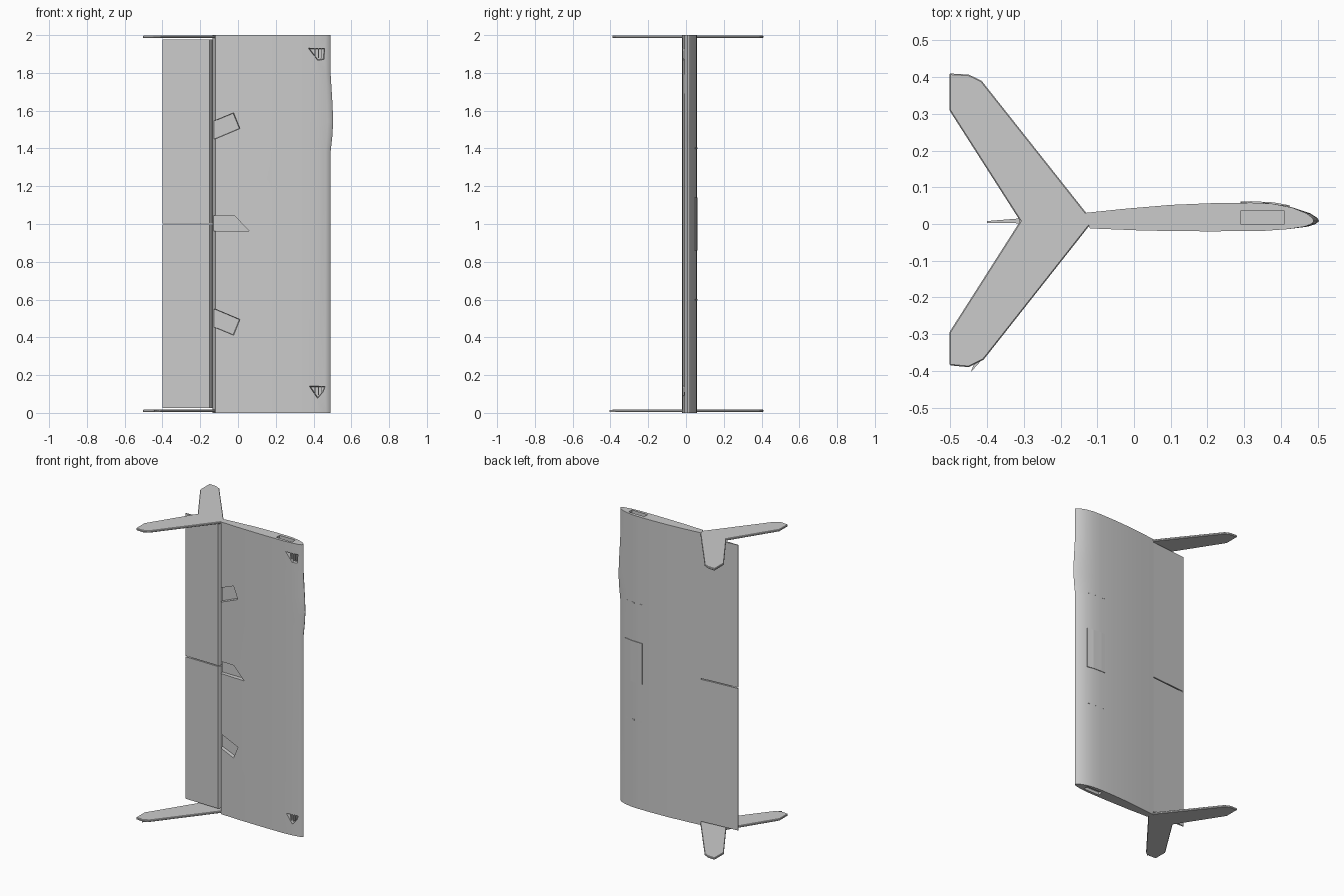
import bpy, bmesh
from mathutils import Vector

if "Cube" in bpy.data.objects:
    bpy.data.objects.remove(bpy.data.objects["Cube"])


def new_object(name, bm):
    bmesh.ops.recalc_face_normals(bm, faces=bm.faces)
    mesh = bpy.data.meshes.new(name)
    bm.to_mesh(mesh)
    bm.free()
    obj = bpy.data.objects.new(name, mesh)
    bpy.context.collection.objects.link(obj)
    return obj


def loft(name, sections):
    """Closed solid through matching loops of 3D points."""
    bm = bmesh.new()
    rings = [[bm.verts.new(p) for p in s] for s in sections]
    n = len(rings[0])
    for a, b in zip(rings, rings[1:]):
        for i in range(n):
            j = (i + 1) % n
            bm.faces.new((a[i], a[j], b[j], b[i]))
    bm.faces.new(rings[0])
    bm.faces.new(rings[-1])
    return new_object(name, bm)


def prism_z(name, outline, z0, z1):
    return loft(name, [[(x, y, z) for x, y in outline] for z in (z0, z1)])


def prism_y(name, outline, y0, y1, taper=1.0):
    """Outline in x-z; the y1 end shrinks about its centre by taper."""
    cx = sum(p[0] for p in outline) / len(outline)
    cz = sum(p[1] for p in outline) / len(outline)
    far = [(cx + (x - cx) * taper, y1, cz + (z - cz) * taper) for x, z in outline]
    return loft(name, [[(x, y0, z) for x, z in outline], far])


def cut(target, cutter):
    mod = target.modifiers.new("cut", 'BOOLEAN')
    mod.object = cutter
    mod.operation = 'DIFFERENCE'
    mod.solver = 'EXACT'
    bpy.context.view_layer.objects.active = target
    bpy.ops.object.modifier_apply(modifier=mod.name)
    bpy.data.objects.remove(cutter)


def smooth(obj):
    bpy.ops.object.select_all(action='DESELECT')
    obj.select_set(True)
    bpy.context.view_layer.objects.active = obj
    bpy.ops.object.shade_smooth_by_angle(angle=0.5)


def mirror_z(outline):
    return [(x, 2 - z) for x, z in outline]


# Wing: an airfoil lofted along z, with a slight bulge of the leading edge
airfoil = [(-0.135, 0.03), (-0.03, 0.041), (0.1, 0.052), (0.22, 0.057), (0.32, 0.058),
           (0.38, 0.055), (0.43, 0.045), (0.47, 0.029), (0.486, 0.017), (0.49, 0.008),
           (0.483, 0), (0.465, -0.007), (0.42, -0.014), (0.35, -0.019), (0.2, -0.02),
           (0.03, -0.018), (-0.12, -0.012)]
spans = [(0, 0), (1.38, 0), (1.46, 0.009), (1.54, 0.014), (1.64, 0.01), (1.8, 0), (2, 0)]
wing = loft("wing", [[(x + bulge * max(0, (x - 0.42) / 0.07), y, z) for x, y in airfoil]
                     for z, bulge in spans])

# Recesses in the underside: centre trench, two angled vents
trench = [(-0.16, 1.045), (-0.02, 1.045), (0.06, 0.962), (-0.16, 0.962)]
cut(wing, prism_y("trench_cutter", trench, -0.05, 0.012))
vent = [(-0.15, 1.545), (-0.115, 1.553), (-0.02, 1.592), (0.015, 1.505), (-0.115, 1.45), (-0.15, 1.44)]
for outline in (vent, mirror_z(vent)):
    cut(wing, prism_y("vent_cutter", outline, -0.05, 0.01, 0.92))

# Triangular air inlets near both ends
inlet = [(0.365, 1.935), (0.465, 1.935), (0.46, 1.865), (0.42, 1.862)]
inlet_low = [(0.37, 0.145), (0.468, 0.145), (0.455, 0.11), (0.42, 0.07)]
for outline in (inlet, inlet_low):
    cut(wing, prism_y("inlet_cutter", outline, -0.05, 0.015, 0.75))

# Rectangular pockets in the wing ends
pocket = [(0.29, 0.0), (0.41, 0.0), (0.41, 0.035), (0.29, 0.035)]
for z0, z1 in ((-0.05, 0.02), (1.98, 2.05)):
    cut(wing, prism_z("pocket_cutter", pocket, z0, z1))
smooth(wing)

# Small ribs inside the inlets
for z0, z1 in ((0.085, 0.143), (1.868, 1.933)):
    for k in range(3):
        x = 0.405 + 0.018 * k
        prism_z("inlet_rib", [(x, -0.008), (x + 0.005, -0.008), (x + 0.005, 0.018), (x, 0.018)],
                z0 + 0.01, z1)

# Elevons: two thin wedges split at the middle
wedge = [(-0.134, 0.0295), (-0.4, 0.008), (-0.4, 0.003), (-0.152, 0.0), (-0.143, 0.012)]
for z0, z1 in ((0.025, 0.997), (1.003, 1.978)):
    prism_z("elevon", wedge, z0, z1)

# Swept V fins on both ends
fin = [(-0.13, 0.03), (-0.415, 0.39), (-0.45, 0.407), (-0.503, 0.41), (-0.503, 0.31),
       (-0.31, 0.008), (-0.503, -0.295), (-0.503, -0.385), (-0.45, -0.39),
       (-0.41, -0.37), (-0.118, 0.0)]
for name, z0, z1 in (("lower_fin", 0.004, 0.018), ("upper_fin", 1.984, 1.998)):
    # edges thin out slightly towards the inboard face
    bm_obj = prism_z(name, fin, z0, z1)
    mod = bm_obj.modifiers.new("edge", 'BEVEL')
    mod.width = 0.003
    mod.segments = 1
# Little skid at the lower fin tip
prism_z("fin_skid", [(-0.41, -0.365), (-0.445, -0.404), (-0.435, -0.38)], 0.006, 0.014)

# Raised hatch on the upper surface, following the airfoil
top = [(0.29, 0.0577), (0.32, 0.058), (0.38, 0.055), (0.425, 0.0465)]
hatch = [(x, y + 0.004) for x, y in top] + [(x, y - 0.006) for x, y in reversed(top)]
prism_z("hatch", hatch, 0.86, 1.14)

# Latch studs beside the hatch
for z in (0.6, 1.4):
    for x, y in ((0.3, 0.058), (0.36, 0.0562), (0.41, 0.0495)):
        prism_z("latch", [(x - 0.008, y - 0.004), (x + 0.008, y - 0.005),
                          (x + 0.008, y + 0.001), (x - 0.008, y + 0.002)], z - 0.004, z + 0.004)
